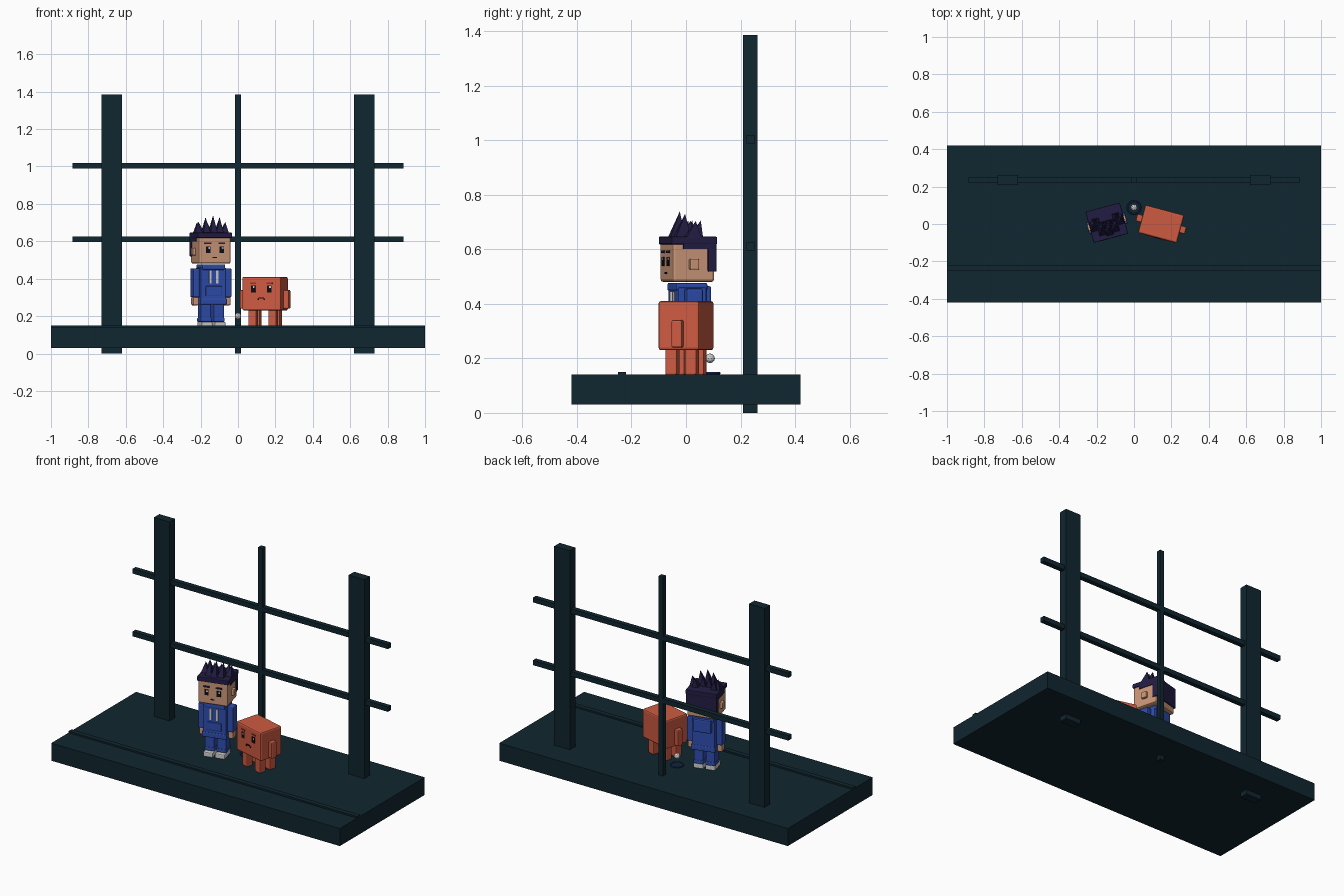
import bpy, bmesh, math
from mathutils import Matrix, Vector

cube = bpy.data.objects.get("Cube")
if cube:
    bpy.data.objects.remove(cube, do_unlink=True)


def material(name, rgb):
    m = bpy.data.materials.new(name)
    m.use_nodes = True
    m.diffuse_color = (*rgb, 1)
    m.node_tree.nodes["Principled BSDF"].inputs["Base Color"].default_value = (*rgb, 1)
    return m


DARK = material("dark teal", (.005, .019, .029))
SKIN = material("skin", (.60, .31, .19))
HAIR = material("dark purple", (.016, .012, .055))
BLUE = material("jacket blue", (.028, .075, .42))
NAVY = material("navy", (.008, .025, .13))
LIGHT = material("light grey", (.62, .62, .62))
CORAL = material("coral", (.61, .105, .053))
RUST = material("rust", (.30, .03, .02))
BLACK = material("black", (.004, .004, .008))


def finish(name, bm, mat, place=Matrix(), bevel=0):
    mesh = bpy.data.meshes.new(name)
    bm.to_mesh(mesh)
    bm.free()
    mesh.materials.append(mat)
    ob = bpy.data.objects.new(name, mesh)
    ob.matrix_world = place
    bpy.context.scene.collection.objects.link(ob)
    if bevel:
        mod = ob.modifiers.new("soft edges", "BEVEL")
        mod.width = bevel
        mod.segments = 2
    return ob


def box(name, mat, center, size, place=Matrix(), bevel=0):
    bm = bmesh.new()
    bmesh.ops.create_cube(bm, size=1)
    bmesh.ops.scale(bm, vec=size, verts=bm.verts)
    bmesh.ops.translate(bm, vec=center, verts=bm.verts)
    return finish(name, bm, mat, place, bevel)


def spike(name, base, tip, width, depth, place):
    bm = bmesh.new()
    bmesh.ops.create_cone(bm, cap_ends=True, segments=4, radius1=.5, radius2=0, depth=1,
                          matrix=Matrix.Translation((0, 0, .5)) @ Matrix.Rotation(math.pi / 4, 4, "Z"))
    base, tip = Vector(base), Vector(tip)
    for v in bm.verts:
        z = v.co.z
        v.co = base.lerp(tip, z) + Vector((v.co.x * width * 1.41, v.co.y * depth * 1.41, 0))
    finish(name, bm, HAIR, place)


def eye(name, x, y, z, width, height, place):
    box(name, BLACK, (x, y, z), (width, .008, height), place)
    box(name + "_glint", LIGHT, (x + width * .2, y - .004, z + height * .28),
        (width * .4, .004, height * .28), place)


SIDES = (("left", 1), ("right", -1))

# Platform and frame
box("platform", DARK, (0, 0, .085), (2, .84, .11))
box("front_strip", DARK, (0, -.235, .144), (2, .03, .012))
for side, s in SIDES:
    box(side + "_post", DARK, (s * .675, .236, .693), (.108, .054, 1.386))
box("middle_post", DARK, (0, .236, .693), (.03, .03, 1.386))
for level, z in (("lower", .61), ("upper", 1.003)):
    box(level + "_rail", DARK, (0, .236, z), (1.77, .03, .03))

# Boy: legs, shoes, jacket
turn = math.radians(15)
boy = Matrix.Translation((-.145, .005, 0)) @ Matrix.Rotation(turn, 4, "Z")
for side, s in SIDES:
    box(side + "_shoe", LIGHT, (s * .036, -.012, .154), (.06, .1, .03), boy, .006)
    box(side + "_leg", BLUE, (s * .036, 0, .215), (.056, .07, .1), boy, .005)
    box(side + "_cuff", BLUE, (s * .036, 0, .18), (.062, .076, .022), boy, .005)
    box(side + "_sleeve", BLUE, (s * .088, 0, .378), (.038, .064, .155), boy, .007)
    box(side + "_hand", SKIN, (s * .088, 0, .28), (.032, .05, .045), boy, .007)
    box(side + "_drawstring", LIGHT, (s * .019, -.058, .41), (.012, .008, .07), boy)
box("jacket", BLUE, (0, 0, .372), (.142, .11, .175), boy, .007)
box("jacket_hem", BLUE, (0, 0, .278), (.15, .116, .034), boy, .006)
box("jacket_pocket", BLUE, (0, -.057, .335), (.09, .012, .05), boy, .004)
box("collar", BLUE, (0, 0, .462), (.13, .12, .03), boy, .007)
box("hood", BLUE, (0, .062, .425), (.11, .03, .08), boy, .007)

# Boy: head and face
box("head", SKIN, (0, 0, .558), (.18, .16, .156), boy, .01)
for side, s in SIDES:
    box(side + "_ear", SKIN, (s * .093, 0, .545), (.026, .036, .04), boy, .005)
    eye(side + "_eye", s * .037, -.081, .555, .024, .034, boy)
    box(side + "_brow", HAIR, (s * .038, -.081, .59), (.036, .009, .009), boy)
    box(side + "_sideburn", HAIR, (s * .088, .02, .62), (.012, .12, .04), boy)
box("mouth", BLACK, (0, -.08, .513), (.024, .006, .006), boy)

# Boy: hair
box("hair_cap", HAIR, (0, .002, .632), (.19, .172, .028), boy, .004)
box("hair_back", HAIR, (0, .07, .58), (.19, .034, .125), boy, .005)
for i in range(5):
    t = (i - 2) / 2
    y = -.04 + .04 * t * t
    spike("hair_spike", (t * .072, y, .64), (t * .078 + .004, y + .01, .738 - .035 * t * t),
          .042, .06, boy)
for i in range(4):
    t = (i - 1.5) / 1.5
    spike("short_hair_spike", (t * .055, -.015 + .03 * t * t, .64),
          (t * .06, .005 + .03 * t * t, .705), .04, .05, boy)

# Block creature
pet = Matrix.Translation((.145, 0, 0)) @ Matrix.Rotation(-turn, 4, "Z")
box("creature_body", CORAL, (0, 0, .32), (.215, .155, .18), pet, .009)
for side, s in SIDES:
    box(side + "_creature_arm", CORAL, (s * .12, 0, .29), (.032, .04, .1), pet, .006)
    for end, y in (("front", -.037), ("back", .037)):
        box(f"{side}_{end}_creature_leg", CORAL, (s * .056, y, .188), (.044, .044, .096), pet, .005)
    eye(side + "_creature_eye", s * .045, -.077, .345, .024, .036, pet)
    brow = box(side + "_creature_brow", RUST, (s * .045, -.077, .377), (.032, .008, .008), pet)
box("creature_mouth", BLACK, (0, -.077, .297), (.03, .006, .007), pet)
for side, s in SIDES:
    box(side + "_mouth_corner", BLACK, (s * .017, -.077, .291), (.008, .006, .008), pet)

# Floating ball above a ring pad
bm = bmesh.new()
bmesh.ops.create_icosphere(bm, subdivisions=2, radius=.018)
finish("ball", bm, LIGHT, Matrix.Translation((0, .088, .2)))
bm = bmesh.new()
bmesh.ops.create_cone(bm, cap_ends=True, segments=24, radius1=.03, radius2=.03, depth=.008)
finish("pad", bm, DARK, Matrix.Translation((0, .088, .143)))
bpy.ops.mesh.primitive_torus_add(major_radius=.034, minor_radius=.005, major_segments=24,
                                 minor_segments=6, location=(0, .088, .145))
ring = bpy.context.object
ring.name = "pad_ring"
ring.data.materials.append(NAVY)
